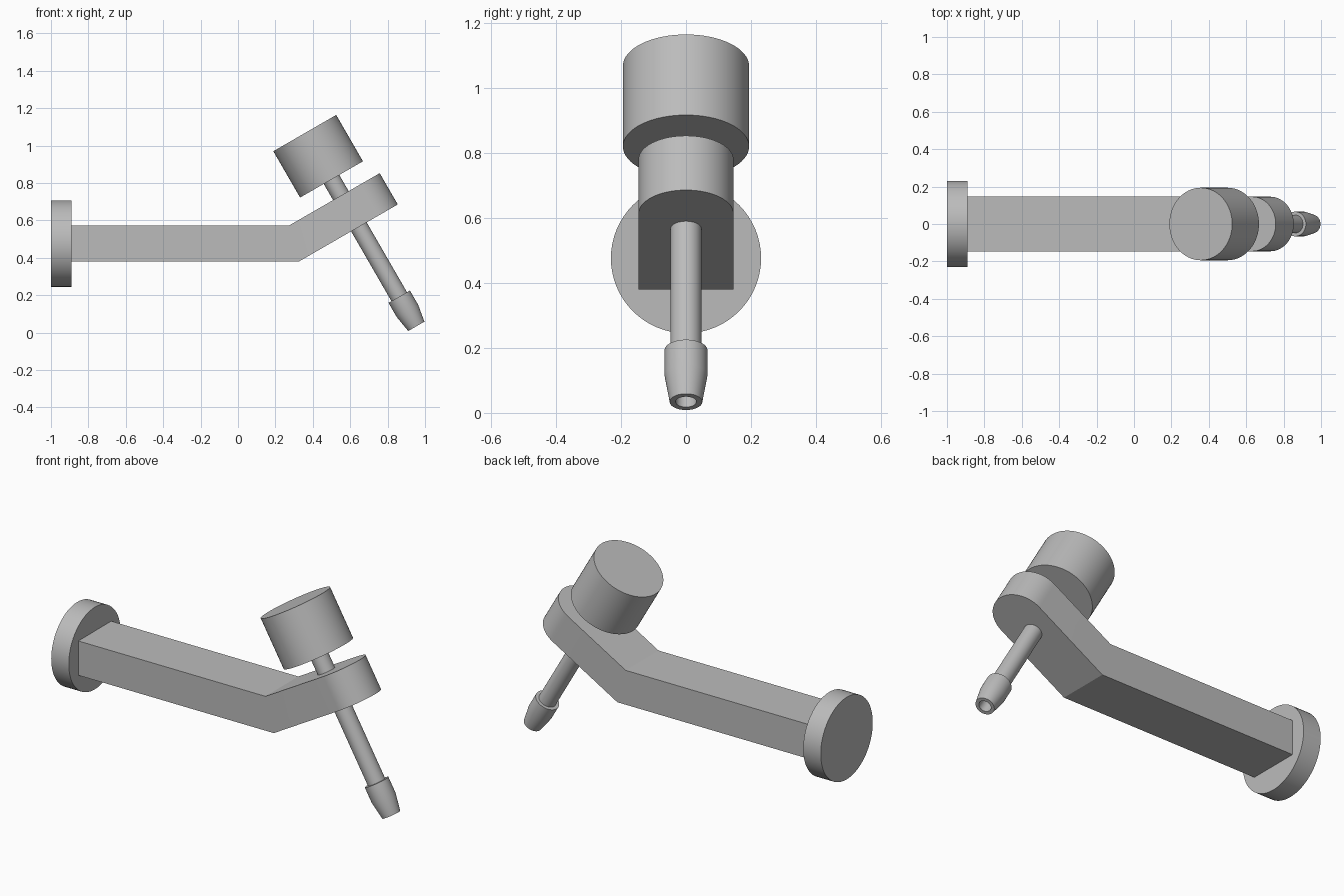
import bpy
import bmesh
from math import sin, cos, pi, radians
from mathutils import Matrix, Vector

cube = bpy.data.objects.get("Cube")
if cube:
    bpy.data.objects.remove(cube, do_unlink=True)

# Single plain grey finish
grey = bpy.data.materials.new("plain grey")
grey.use_nodes = True
colour = (0.5, 0.5, 0.5, 1)
grey.diffuse_color = colour
grey.node_tree.nodes["Principled BSDF"].inputs["Base Color"].default_value = colour


def finish(name, bm):
    """Turn a bmesh into a smooth object with sharp edges kept."""
    bmesh.ops.recalc_face_normals(bm, faces=bm.faces)
    mesh = bpy.data.meshes.new(name)
    bm.to_mesh(mesh)
    bm.free()
    mesh.materials.append(grey)
    obj = bpy.data.objects.new(name, mesh)
    bpy.context.collection.objects.link(obj)
    bpy.ops.object.select_all(action='DESELECT')
    obj.select_set(True)
    bpy.context.view_layer.objects.active = obj
    bpy.ops.object.shade_smooth_by_angle(angle=radians(20))
    return obj


def lathe(name, profile, frame, sides=64):
    """Revolve (radius, distance) points about the frame's z axis, capping both ends."""
    bm = bmesh.new()
    rings = []
    for r, d in profile:
        rings.append([bm.verts.new(frame @ Vector((r * cos(2 * pi * i / sides),
                                                   r * sin(2 * pi * i / sides), d)))
                      for i in range(sides)])
    for a, b in zip(rings, rings[1:]):
        for i in range(sides):
            j = (i + 1) % sides
            bm.faces.new((a[i], a[j], b[j], b[i]))
    bm.faces.new(rings[0])
    bm.faces.new(rings[-1])
    return finish(name, bm)


# Wall flange, revolved along +x
along_x = Matrix.Translation((-1, 0, 0.476)) @ Matrix.Rotation(radians(90), 4, 'Y')
lathe("mounting_flange", [(0.231, 0), (0.231, 0.109)], along_x)

# Bent arm: straight beam, mitred bend, then a raised section with a round end
half_width, thick, tilt = 0.146, 0.193, radians(30)
direction = Vector((cos(tilt), 0, sin(tilt)))
normal = Vector((-sin(tilt), 0, cos(tilt)))
bend_low = Vector((0.325, 0, 0.38))
bend_high = Vector((0.273, 0, 0.38 + thick))
start_low = Vector((-0.9, 0, 0.38))
start_high = Vector((-0.9, 0, 0.38 + thick))
reach = 0.465

side = Vector((0, half_width, 0))
outline = [(start_low - side, start_high - side), (bend_low - side, bend_high - side)]
steps = 32
for k in range(steps + 1):
    a = -pi / 2 + pi * k / steps
    low = bend_low + direction * (reach + half_width * cos(a)) + side * sin(a)
    outline.append((low, low + normal * thick))
outline += [(bend_low + side, bend_high + side), (start_low + side, start_high + side)]

bm = bmesh.new()
pairs = [(bm.verts.new(l), bm.verts.new(h)) for l, h in outline]
for p, q in zip(pairs, pairs[1:] + pairs[:1]):
    bm.faces.new((p[0], q[0], q[1], p[1]))
for level in (0, 1):
    loop = [p[level] for p in pairs]
    bm.faces.new((loop[0], loop[1], loop[-2], loop[-1]))
    bm.faces.new(loop[1:-1])
finish("bent_arm", bm)

# Tilted tool: drum, shaft and hollow nozzle share one axis running down from the drum top
axis = Matrix.Translation((0.357, 0, 1.067)) @ Matrix.Rotation(radians(150), 4, 'Y')
lathe("drum_head", [(0.194, 0), (0.194, 0.286)], axis)
lathe("shaft", [(0.048, 0.28), (0.048, 1.03)], axis)
lathe("nozzle", [(0.066, 1.01), (0.066, 1.098), (0.05, 1.193),
                 (0.032, 1.193), (0.032, 1.05)], axis)
